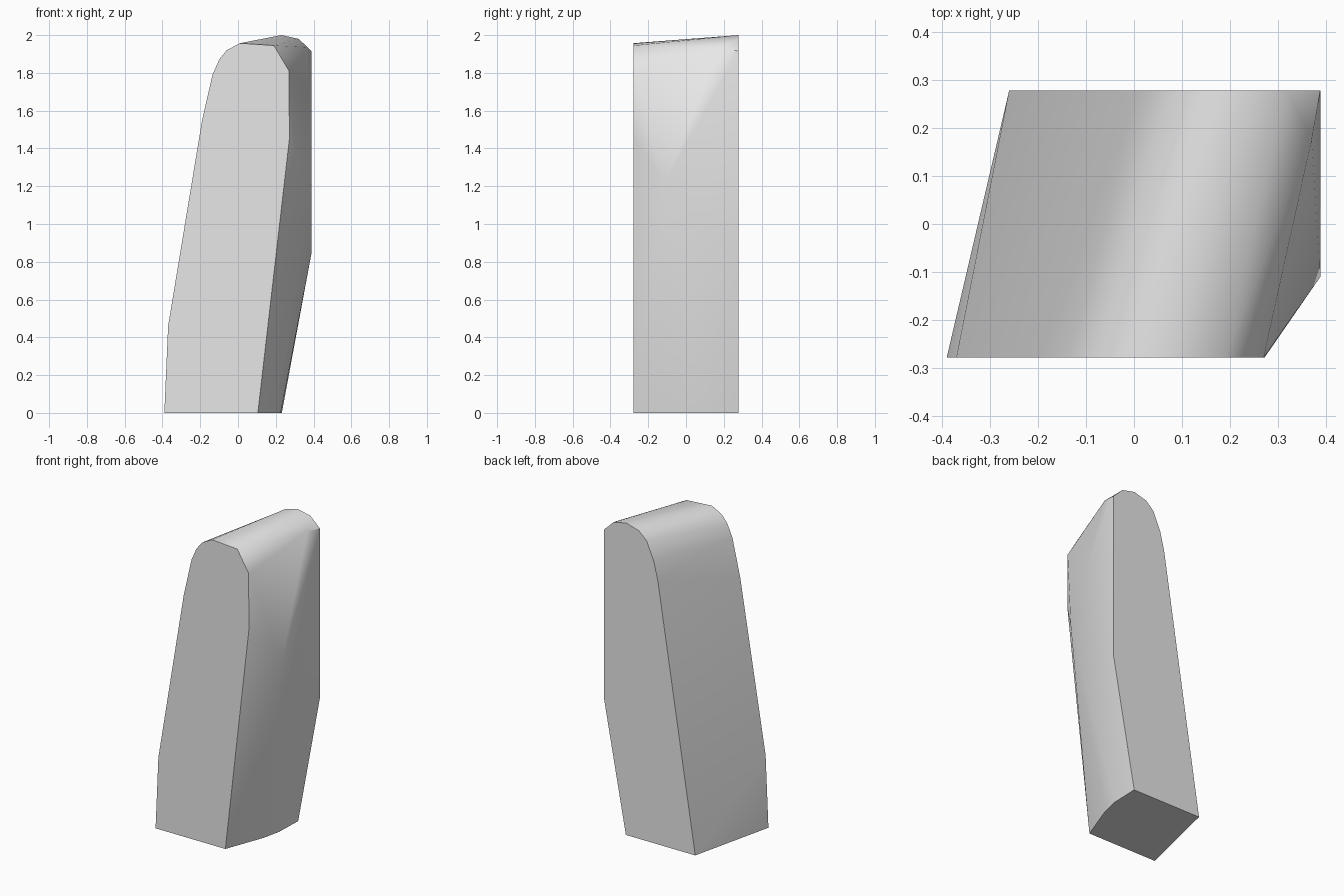
import bpy
import bmesh
import math

cube = bpy.data.objects.get("Cube")
if cube:
    bpy.data.objects.remove(cube, do_unlink=True)

stone = bpy.data.materials.new("pale_grey")
stone.use_nodes = True
colour = (0.8, 0.8, 0.8, 1)
stone.diffuse_color = colour
stone.node_tree.nodes["Principled BSDF"].inputs["Base Color"].default_value = colour

HALF_DEPTH = 0.278

# Flat front outline (x, z)
front = [(-0.39, 0), (-0.37, 0.46), (-0.19, 1.55), (-0.135, 1.79), (-0.10, 1.87),
         (-0.06, 1.92), (0.01, 1.957), (0.19, 1.945), (0.27, 1.81), (0.272, 1.45),
         (0.105, 0)]
# Flat back outline (x, z)
back = [(-0.26, 0), (0.005, 1.69), (0.035, 1.81), (0.085, 1.925), (0.14, 1.975),
        (0.23, 2), (0.32, 1.98), (0.388, 1.915), (0.388, 0.84), (0.232, 0)]
# Worn corners along the bulging side (x, y, z)
bulge = [(0.20, -0.024, 0), (0.226, 0.095, 0), (0.388, -0.11, 1.22),
         (0.388, -0.08, 1.2), (0.37, 0.175, 1.935)]

# Convex slab wrapped around both outlines and the bulge
bm = bmesh.new()
for outline, y in ((front, -HALF_DEPTH), (back, HALF_DEPTH)):
    for x, z in outline:
        bm.verts.new((x, y, z))
for point in bulge:
    bm.verts.new(point)
hull = bmesh.ops.convex_hull(bm, input=bm.verts[:])
loose = [v for v in bm.verts if not v.link_faces]
bmesh.ops.delete(bm, geom=loose, context="VERTS")
bmesh.ops.dissolve_limit(bm, angle_limit=math.radians(0.5),
                         verts=bm.verts[:], edges=bm.edges[:])
bmesh.ops.recalc_face_normals(bm, faces=bm.faces[:])

mesh = bpy.data.meshes.new("standing_stone")
bm.to_mesh(mesh)
bm.free()
mesh.materials.append(stone)
slab = bpy.data.objects.new("standing_stone", mesh)
bpy.context.collection.objects.link(slab)

# Soft sides, crisp front and back rims
bpy.ops.object.select_all(action="DESELECT")
slab.select_set(True)
bpy.context.view_layer.objects.active = slab
bpy.ops.object.shade_smooth_by_angle(angle=math.radians(35))
